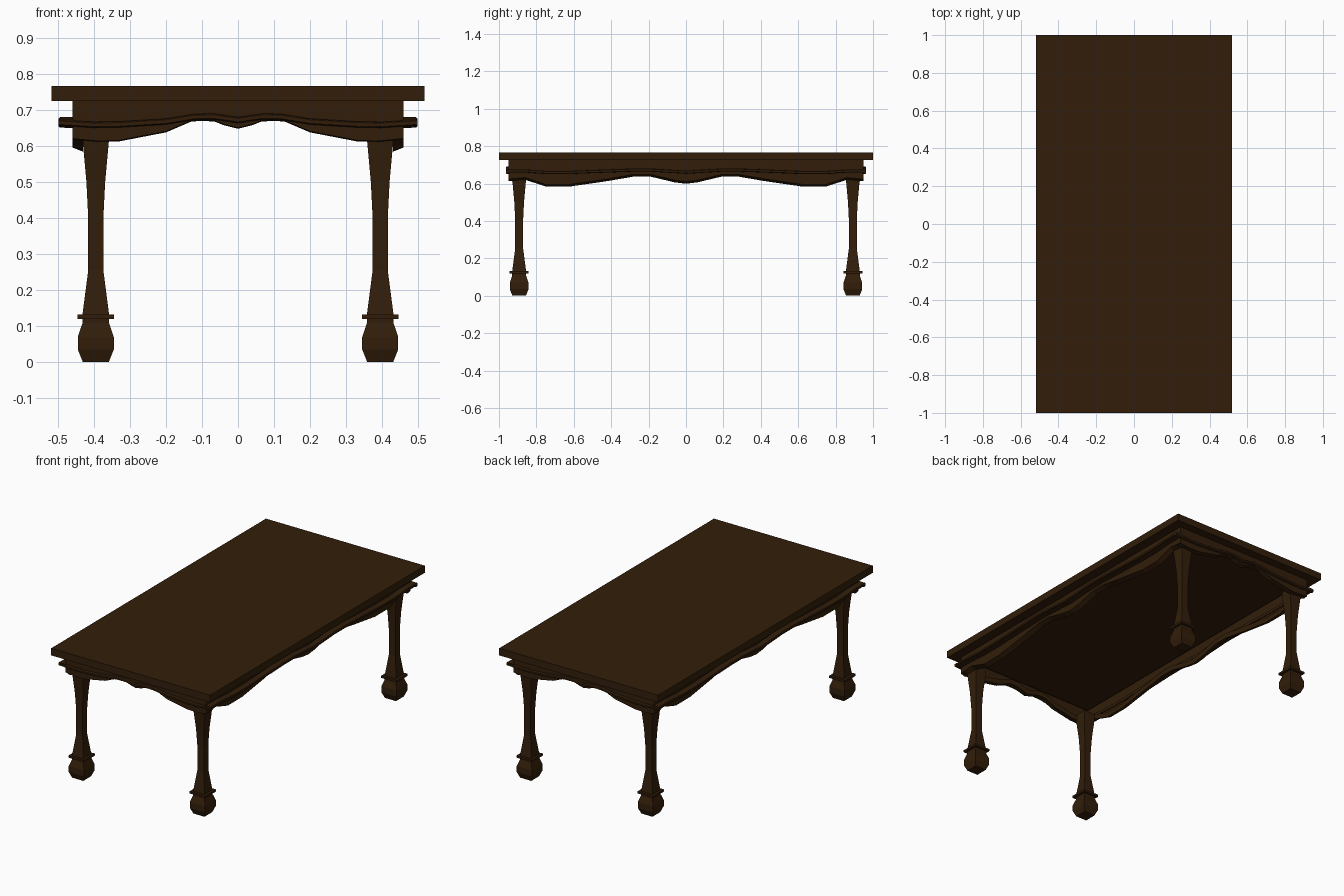
import bpy, bmesh

if "Cube" in bpy.data.objects:
    bpy.data.objects.remove(bpy.data.objects["Cube"])

wood = bpy.data.materials.new("dark_walnut")
wood.diffuse_color = (0.0315, 0.0128, 0.003, 1)
wood.use_nodes = True
wood.node_tree.nodes["Principled BSDF"].inputs["Base Color"].default_value = wood.diffuse_color


def loft(name, rings, closed=True, cap_start=True, cap_end=True):
    """Skin a list of equal-length sections, optionally closed and capped."""
    bm = bmesh.new()
    vr = [[bm.verts.new(p) for p in r] for r in rings]
    n = len(vr[0])
    for a, b in zip(vr, vr[1:]):
        for i in range(n if closed else n - 1):
            j = (i + 1) % n
            bm.faces.new((a[i], a[j], b[j], b[i]))
    if cap_start:
        bm.faces.new(vr[0])
    if cap_end:
        bm.faces.new(vr[-1])
    bmesh.ops.recalc_face_normals(bm, faces=bm.faces)
    me = bpy.data.meshes.new(name)
    bm.to_mesh(me)
    bm.free()
    me.materials.append(wood)
    ob = bpy.data.objects.new(name, me)
    bpy.context.collection.objects.link(ob)
    return ob


def rect(hx, hy, z, cx=0, cy=0):
    return [(cx + a * hx, cy + b * hy, z) for a, b in ((-1, -1), (1, -1), (1, 1), (-1, 1))]


def mirrored(half):
    return [(-t, z) for t, z in reversed(half) if t > 0] + half


def rail(name, path, section, on_side, sign, solid):
    """Sweep section(z) -> [(outward, z)...] along one edge of the table."""
    rings = []
    for t, z in path:
        rings.append([(sign * o, t, h) if on_side else (t, sign * o, h) for o, h in section(z)])
    return loft(name, rings, solid, solid, solid)


# table top: slab with an overhanging rim, hollow underneath
loft("table_top", [rect(.455, .945, .725), rect(.518, 1, .725), rect(.518, 1, .767)], cap_start=False)

# lower edges of the scalloped aprons and centre lines of the mouldings (half lengths)
end_edge = mirrored([(0, .648), (.04, .658), (.065, .668), (.1, .67), (.13, .668), (.2, .638),
                     (.33, .613), (.39, .611), (.46, .618)])
side_edge = mirrored([(0, .599), (.06, .606), (.19, .637), (.28, .637), (.42, .613), (.62, .584),
                      (.75, .584), (.86, .62), (.95, .612)])
end_line = mirrored([(0, .672), (.04, .678), (.07, .682), (.12, .681), (.2, .668),
                     (.33, .66), (.4, .659), (.498, .665)])
side_line = mirrored([(0, .660), (.06, .664), (.19, .672), (.28, .672), (.42, .667), (.62, .659),
                      (.75, .659), (.86, .667), (.96, .667)])


def apron_section(outer, chamfer):
    return lambda z: [(outer, .725), (outer, z + chamfer), (outer - .03, z), (outer - .03, z + .03)]


def moulding_section(inner, outer):
    return lambda z: [(inner, z + .0085), (outer - .004, z + .008), (outer, z + .005),
                      (outer, z - .005), (outer - .004, z - .008), (inner, z - .0085)]


# aprons and mouldings on all four edges
for s, end, side in ((-1, "front", "left"), (1, "back", "right")):
    rail(end + "_apron", end_edge, apron_section(.95, .003), False, s, False)
    rail(side + "_apron", side_edge, apron_section(.46, .012), True, s, False)
    rail(end + "_moulding", end_line, moulding_section(.945, .962), False, s, True)
    rail(side + "_moulding", side_line, moulding_section(.455, .498), True, s, True)

# square profiled legs with bulbous feet and collars
leg_profile = [(0, .036), (.035, .05), (.07, .05), (.108, .037), (.132, .037), (.255, .021),
               (.4, .021), (.5, .026), (.61, .036), (.65, .037)]
for sy, fb in ((-1, "front"), (1, "back")):
    for sx, lr in ((-1, "left"), (1, "right")):
        cx, cy = sx * .395, sy * .892
        loft(f"{fb}_{lr}_leg", [rect(h, h, z, cx, cy) for z, h in leg_profile])
        loft(f"{fb}_{lr}_collar", [rect(.051, .051, z, cx, cy) for z in (.12, .132)])
